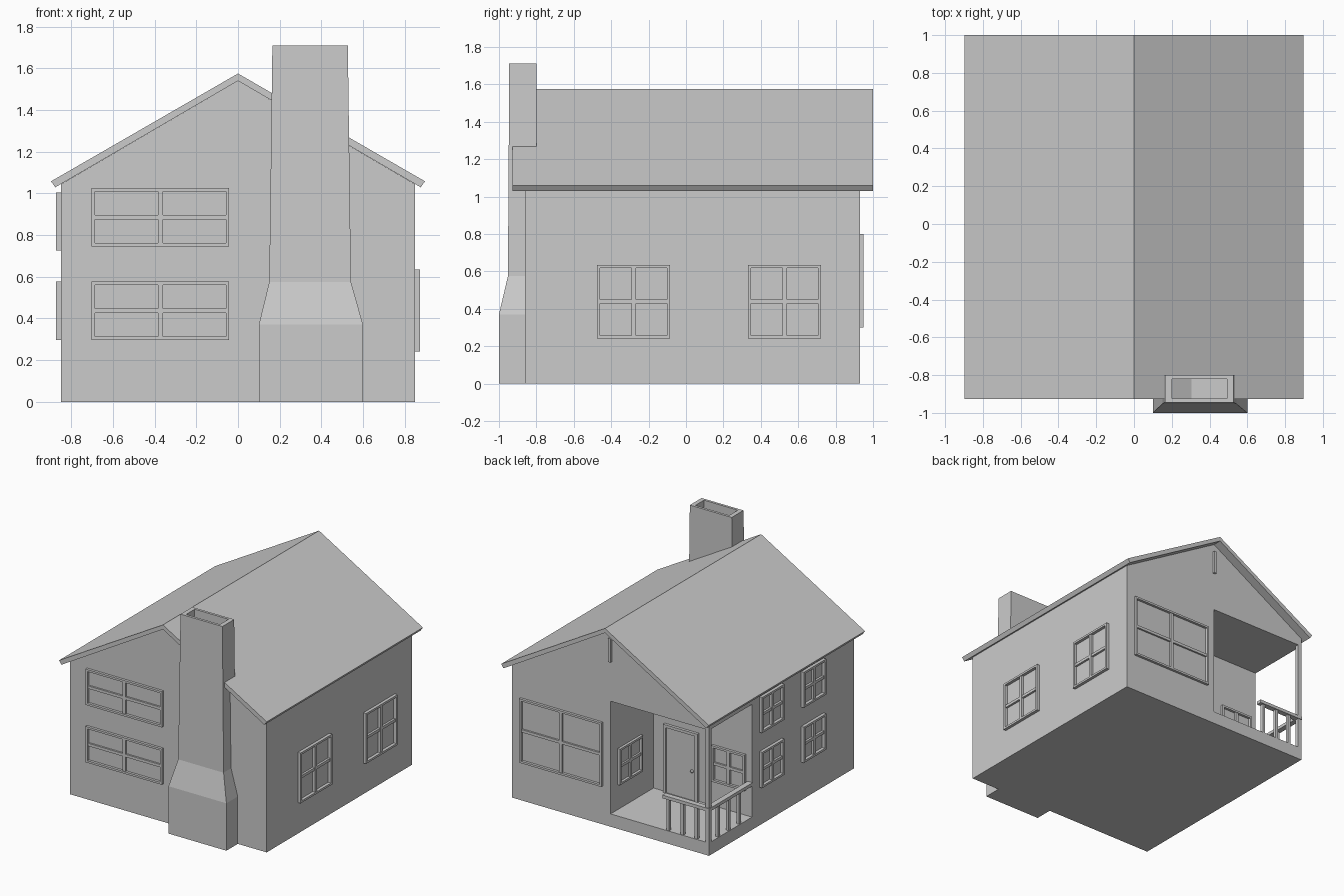
import bpy, bmesh
from math import radians
from mathutils import Matrix, Vector

if "Cube" in bpy.data.objects:
    bpy.data.objects.remove(bpy.data.objects["Cube"])


def finish(name, bm):
    bmesh.ops.recalc_face_normals(bm, faces=bm.faces)
    me = bpy.data.meshes.new(name)
    bm.to_mesh(me)
    bm.free()
    ob = bpy.data.objects.new(name, me)
    bpy.context.collection.objects.link(ob)
    return ob


def add_box(bm, x0, x1, y0, y1, z0, z1):
    m = Matrix.Translation(((x0 + x1) / 2, (y0 + y1) / 2, (z0 + z1) / 2)) \
        @ Matrix.Diagonal((x1 - x0, y1 - y0, z1 - z0, 1))
    bmesh.ops.create_cube(bm, size=1, matrix=m)


def boxes(name, *dims):
    bm = bmesh.new()
    for d in dims:
        add_box(bm, *d)
    return finish(name, bm)


def prism(name, profile, y0, y1):
    # x-z profile extruded along y
    bm = bmesh.new()
    f = bm.faces.new([bm.verts.new((x, y0, z)) for x, z in profile])
    r = bmesh.ops.extrude_face_region(bm, geom=[f])
    bmesh.ops.translate(bm, vec=(0, y1 - y0, 0),
                        verts=[v for v in r["geom"] if isinstance(v, bmesh.types.BMVert)])
    bm.faces.ensure_lookup_table()
    return finish(name, bm)


TURN = {"front": 0, "right": 90, "back": 180, "left": -90}


def place(ob, facing, x, y):
    ob.location = (x, y, 0)
    ob.rotation_euler.z = radians(TURN[facing])
    return ob


def window(name, facing, x, y, w, z0, z1, depth=0.02):
    # frame, two sashes and glazing bars, built facing -y
    h, b, zc = w / 2, 0.016, (z0 + z1) / 2
    ob = boxes(name,
               (-h, -h + b, -depth, 0.01, z0, z1), (h - b, h, -depth, 0.01, z0, z1),
               (-h + b, h - b, -depth, 0.01, z0, z0 + b), (-h + b, h - b, -depth, 0.01, z1 - b, z1),
               (-0.012, 0.012, -depth * 0.8, 0.01, z0 + b, z1 - b),
               (-h + b, h - b, -depth * 0.7, 0.01, zc - 0.011, zc + 0.011))
    return place(ob, facing, x, y)


# House body with the corner porch cut away
body = prism("house_body", [(-0.85, 0), (0.85, 0), (0.85, 1.044), (0, 1.54), (-0.85, 1.044)],
             -0.86, 0.93)
cutter = boxes("porch_cutter", (-1.2, 0.0, 0.40, 1.3, 0.10, 0.98))
mod = body.modifiers.new("porch", "BOOLEAN")
mod.operation, mod.solver, mod.object = "DIFFERENCE", "EXACT", cutter
bpy.context.view_layer.objects.active = body
body.select_set(True)
bpy.ops.object.modifier_apply(modifier="porch")
bpy.data.objects.remove(cutter)

# Roof slab
prism("roof", [(0, 1.575), (0.897, 1.058), (0.877, 1.029), (0, 1.54),
               (-0.877, 1.029), (-0.897, 1.058)], -0.927, 1.0)

# Chimney: stacked rings, ending in a hollow flue
rings = [(0.10, 0.60, -1.0, -0.80, 0), (0.10, 0.60, -1.0, -0.80, 0.37),
         (0.15, 0.542, -0.952, -0.80, 0.575), (0.165, 0.527, -0.945, -0.80, 1.71),
         (0.20, 0.492, -0.925, -0.82, 1.71), (0.20, 0.492, -0.925, -0.82, 1.4)]
bm = bmesh.new()
loops = [[bm.verts.new(p) for p in ((a, c, z), (b, c, z), (b, d, z), (a, d, z))]
         for a, b, c, d, z in rings]
for lo, hi in zip(loops, loops[1:]):
    for i in range(4):
        j = (i + 1) % 4
        bm.faces.new((lo[i], lo[j], hi[j], hi[i]))
bm.faces.new(loops[0])
bm.faces.new(loops[-1])
finish("chimney", bm)

# Windows
for n, (z0, z1) in enumerate(((0.297, 0.577), (0.745, 1.025))):
    window(f"front_window_{n}", "front", -0.372, -0.86, 0.66, z0, z1)
for n, y in enumerate((-0.28, 0.527)):
    window(f"right_window_{n}", "right", 0.85, y, 0.39, 0.242, 0.635, 0.024)
for n, y in enumerate((0.17, -0.345)):
    window(f"left_lower_window_{n}", "left", -0.85, y, 0.275, 0.297, 0.577, 0.024)
    window(f"left_upper_window_{n}", "left", -0.85, y, 0.275, 0.727, 1.005, 0.024)
window("back_window", "back", 0.422, 0.93, 0.71, 0.30, 0.80)
window("porch_back_window", "back", -0.655, 0.40, 0.285, 0.295, 0.577)
window("porch_side_window", "left", 0.0, 0.70, 0.285, 0.295, 0.577)

# Gable vent: pentagon frame with a centre bar
bm = bmesh.new()
f = bm.faces.new([bm.verts.new((x, 0.93, z)) for x, z in
                  ((-0.085, 1.28), (0.085, 1.28), (0.085, 1.44), (0, 1.49), (-0.085, 1.44))])
bmesh.ops.inset_region(bm, faces=[f], thickness=0.016)
bmesh.ops.delete(bm, geom=[f], context="FACES")
r = bmesh.ops.extrude_face_region(bm, geom=bm.faces[:])
bmesh.ops.translate(bm, vec=(0, 0.02, 0),
                    verts=[v for v in r["geom"] if isinstance(v, bmesh.types.BMVert)])
add_box(bm, -0.01, 0.01, 0.92, 0.946, 1.29, 1.475)
finish("gable_vent", bm)

# Door with frame and knob
place(boxes("door", (-0.13, 0.13, -0.012, 0.01, 0.10, 0.615)), "back", -0.245, 0.40)
place(boxes("door_frame", (-0.148, -0.126, -0.022, 0.01, 0.10, 0.633),
            (0.126, 0.148, -0.022, 0.01, 0.10, 0.633),
            (-0.126, 0.126, -0.022, 0.01, 0.611, 0.633)), "back", -0.245, 0.40)
bm = bmesh.new()
bmesh.ops.create_uvsphere(bm, u_segments=12, v_segments=8, radius=0.012,
                          matrix=Matrix.Translation(Vector((-0.345, 0.42, 0.33))))
finish("door_knob", bm)

# Porch post and railing
boxes("porch_post", (-0.85, -0.82, 0.90, 0.93, 0.10, 0.98))
boxes("porch_handrail", (-0.855, -0.45, 0.892, 0.935, 0.345, 0.37),
      (-0.855, -0.812, 0.40, 0.892, 0.345, 0.37))
boxes("porch_balusters",
      *[(x - 0.012, x + 0.012, 0.902, 0.926, 0.10, 0.35) for x in (-0.49, -0.615, -0.735)],
      *[(-0.846, -0.822, y - 0.012, y + 0.012, 0.10, 0.35) for y in (0.80, 0.67, 0.54)])
